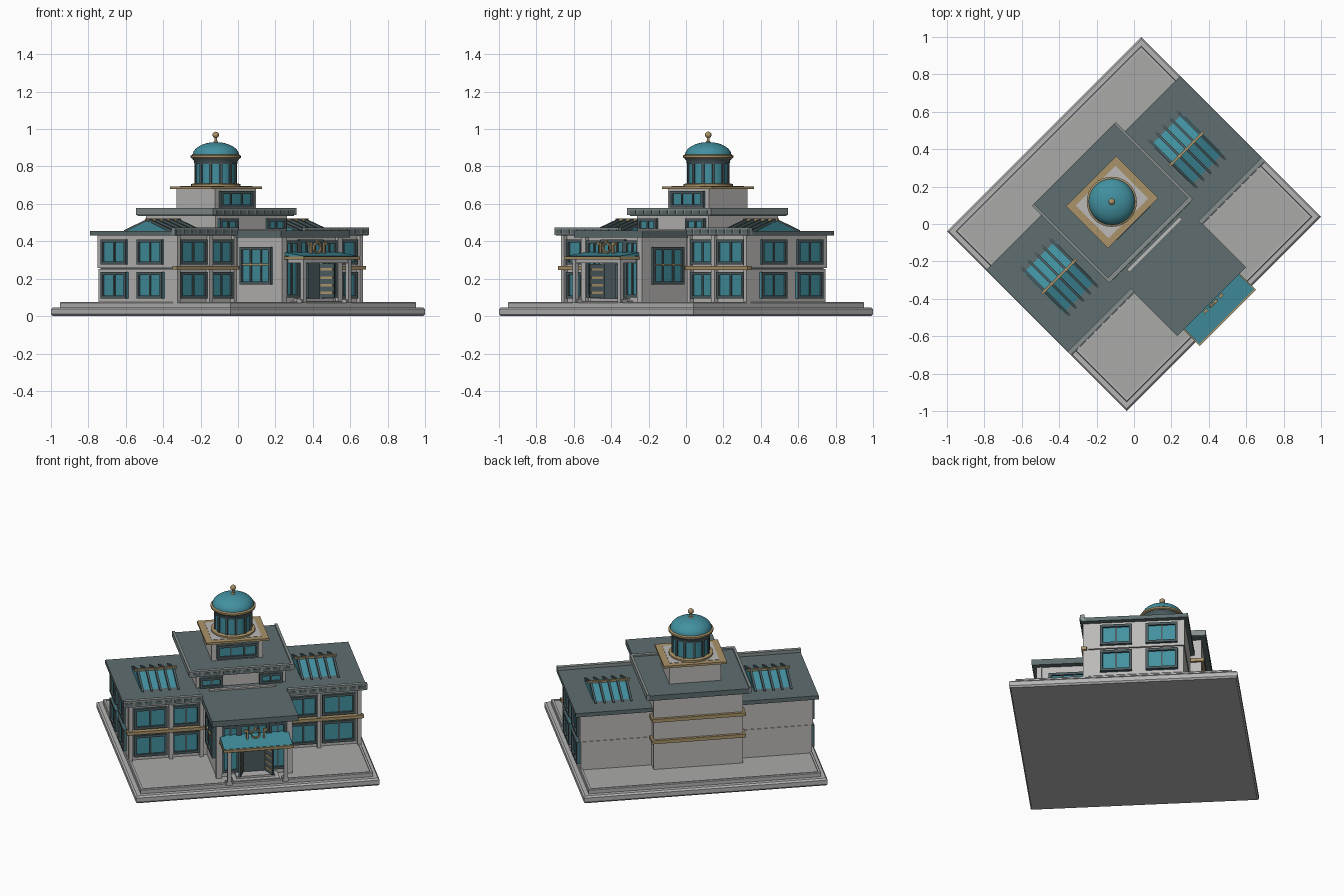
import bpy, bmesh, math
from mathutils import Matrix, Vector

if "Cube" in bpy.data.objects:
    bpy.data.objects.remove(bpy.data.objects["Cube"])

COLOURS = {
    "wall": (0.50, 0.49, 0.48), "stone": (0.46, 0.46, 0.46), "paving": (0.40, 0.41, 0.39),
    "roof": (0.115, 0.155, 0.16), "glass": (0.055, 0.28, 0.35), "frame": (0.07, 0.105, 0.115),
    "tan": (0.40, 0.29, 0.14), "trim": (0.24, 0.27, 0.27),
}
NAMES = list(COLOURS)
MATS = []
for n, c in COLOURS.items():
    m = bpy.data.materials.new(n)
    m.diffuse_color = (*c, 1)
    m.use_nodes = True
    m.node_tree.nodes["Principled BSDF"].inputs["Base Color"].default_value = m.diffuse_color
    MATS.append(m)

TURN = Matrix.Rotation(math.radians(45), 4, 'Z')   # whole building stands diagonally
I = Matrix()


class Part:
    """Collects simple solids into one object."""
    def __init__(self, name):
        self.name, self.bm = name, bmesh.new()

    def box(self, x0, x1, y0, y1, z0, z1, mat, M=I):
        size = Matrix.Diagonal((x1 - x0, y1 - y0, z1 - z0, 1))
        mid = Matrix.Translation(((x0 + x1) / 2, (y0 + y1) / 2, (z0 + z1) / 2))
        vs = bmesh.ops.create_cube(self.bm, size=1, matrix=M @ mid @ size)['verts']
        for f in {f for v in vs for f in v.link_faces}:
            f.material_index = NAMES.index(mat)

    def beam(self, a, b, width, thick, mat):
        """Bar in a plane of constant x from a to b, given as (x, y, z)."""
        a, b = Vector(a), Vector(b)
        d = b - a
        M = Matrix.Translation((a + b) / 2) @ Matrix.Rotation(math.atan2(d.z, d.y), 4, 'X')
        self.box(-width / 2, width / 2, -d.length / 2, d.length / 2, -thick / 2, thick / 2, mat, M)

    def rings(self, loops, mats):
        """Skin between successive closed loops, capped at both ends."""
        vs = [[self.bm.verts.new(p) for p in loop] for loop in loops]
        n = len(vs[0])
        for k in range(len(vs) - 1):
            for i in range(n):
                j = (i + 1) % n
                f = self.bm.faces.new((vs[k][i], vs[k][j], vs[k + 1][j], vs[k + 1][i]))
                f.material_index = NAMES.index(mats[k])
        self.bm.faces.new(vs[0][::-1]).material_index = NAMES.index(mats[0])
        self.bm.faces.new(vs[-1]).material_index = NAMES.index(mats[-1])

    def lathe(self, x, y, prof, mat, n=32):
        self.rings([[(x + r * math.cos(2 * math.pi * i / n), y + r * math.sin(2 * math.pi * i / n), z)
                     for i in range(n)] for r, z in prof], [mat] * len(prof))

    def window(self, x, y, z0, z1, w, turn=0, cols=2, bar=None, fr=0.016):
        """Framed window on a wall; turn rotates it from facing the front."""
        M = Matrix.Translation((x, y, 0)) @ Matrix.Rotation(math.radians(turn), 4, 'Z')
        h = w / 2
        self.box(-h, h, -0.006, 0.004, z0, z1, "glass", M)
        for s in (-1, 1):
            self.box(min(s * h, s * (h - fr)), max(s * h, s * (h - fr)), -0.018, 0, z0, z1, "frame", M)
        self.box(-h, h, -0.018, 0, z0, z0 + fr, "frame", M)
        self.box(-h, h, -0.018, 0, z1 - fr, z1, "frame", M)
        for i in range(1, cols):
            c = -h + w * i / cols
            self.box(c - 0.005, c + 0.005, -0.013, 0, z0, z1, "frame", M)
        if bar:
            self.box(-h + fr, h - fr, -0.015, 0, bar - 0.005, bar + 0.005, "tan", M)

    def done(self, smooth=False):
        self.bm.transform(TURN)
        bmesh.ops.recalc_face_normals(self.bm, faces=self.bm.faces)
        me = bpy.data.meshes.new(self.name)
        self.bm.to_mesh(me)
        self.bm.free()
        for m in MATS:
            me.materials.append(m)
        ob = bpy.data.objects.new(self.name, me)
        bpy.context.collection.objects.link(ob)
        if smooth:
            bpy.ops.object.select_all(action='DESELECT')
            ob.select_set(True)
            bpy.context.view_layer.objects.active = ob
            bpy.ops.object.shade_smooth_by_angle(angle=math.radians(35))


# stepped base with a raised rim around the paving
p = Part("base")
prof = [(.008, 0), (0, .01), (0, .037), (.009, .047), (.034, .047), (.034, .07), (.038, .075),
        (.05, .075), (.05, .07)]
loops = [[(sx * (.735 - i), sy * (.68 - i), z) for sx, sy in ((-1, -1), (1, -1), (1, 1), (-1, 1))]
         for i, z in prof]
p.rings(loops, ["stone"] * 8 + ["paving"])
p.done()

# side wings with windows, cornice and floor band
for s, side in ((-1, "left"), (1, "right")):
    def span(a, b):
        return (min(s * a, s * b), max(s * a, s * b))
    p = Part(side + "_wing")
    p.box(*span(.2, .697), -.217, .357, .07, .253, "wall")
    p.box(*span(.2, .702), -.222, .362, .257, .435, "wall")
    p.box(*span(.2, .69), -.21, .35, .25, .26, "frame")
    for u in (.262, .447, .69):
        p.box(*span(u - .011, u + .011), -.243, -.21, .07, .435, "wall")
    p.box(*span(.245, .715), -.252, -.22, .248, .268, "tan")
    p.done()

    p = Part(side + "_wing_windows")
    for z0, z1 in ((.095, .235), (.275, .41)):
        for v in (.227, -.045):
            p.window(s * .70, v, z0, z1, .19, 90 * s)
        for u in (.355, .568):
            p.window(s * u, -.22, z0, z1, .17 if u < .4 else .2, bar=None)
    p.done()

    p = Part(side + "_wing_roof")
    p.box(*span(.2, .733), -.25, .385, .43, .455, "roof")
    p.box(*span(.255, .735), -.257, -.232, .435, .475, "trim")
    for i in range(8):
        u = .285 + i * .06
        p.box(*span(u - .022, u + .022), -.261, -.25, .443, .462, "roof")
    p.done()

    # glazed gable on the wing roof
    p = Part(side + "_skylight")
    a, b = span(.365, .60)
    p.rings([[(u, -.075, .453), (u, .24, .453), (u, .085, .508)] for u in (a, b)], ["glass"])
    for i in range(5):
        u = a + .01 + i * (b - a - .02) / 4
        for v in (-.1, .265):
            p.beam((u, v, .452), (u, .085, .514), .013, .014, "frame")
    p.box(a - .012, b + .012, .078, .092, .508, .521, "tan")
    p.done()

# tall centre block with bands wrapping the back
p = Part("centre_block")
p.box(-.27, .27, -.10, .425, .07, .535, "wall")
for z in (.255, .395):
    p.box(-.283, .283, .345, .442, z - .011, z + .011, "tan")
for u in (-.18, .18):
    p.window(u, -.10, .455, .522, .14)
p.done()
p = Part("centre_roof")
p.box(-.305, .305, -.12, .455, .535, .568, "roof")
for s in (-1, 1):
    p.box(s * .309 - .008, s * .309 + .008, -.127, .455, .54, .577, "trim")
p.box(-.31, .31, -.13, -.105, .54, .577, "trim")
for i in range(10):
    u = -.27 + i * .06
    p.box(u - .022, u + .022, -.134, -.12, .547, .565, "roof")
p.done()

# upper stage carrying the drum
p = Part("upper_stage")
p.box(-.155, .155, .02, .31, .56, .68, "wall")
p.window(0, .02, .58, .67, .25, cols=3)
p.box(-.19, .19, .007, .325, .68, .694, "tan")
p.box(-.15, .15, .042, .29, .68, .696, "wall")
p.done()

# glazed drum, dome and finial
p = Part("drum")
p.lathe(0, .168, [(.132, .694), (.132, .706), (.118, .709)], "tan")
p.lathe(0, .168, [(.108, .70), (.108, .82)], "glass")
for i in range(12):
    M = Matrix.Translation((0, .168, 0)) @ Matrix.Rotation(math.tau * i / 12, 4, 'Z')
    p.box(.100, .115, -.007, .007, .70, .82, "frame", M)
p.lathe(0, .168, [(.114, .812), (.117, .83), (.126, .842)], "frame")
p.lathe(0, .168, [(.126, .842), (.134, .847), (.134, .858), (.126, .863)], "tan")
p.done(True)
p = Part("dome")
p.lathe(0, .168, [(.124 * math.cos(t * math.pi / 20), .86 + .07 * math.sin(t * math.pi / 20))
                  for t in range(10)] + [(.004, .93)], "glass", 40)
p.done(True)
p = Part("finial")
p.lathe(0, .168, [(.016, .926), (.008, .936), (.007, .962)], "tan", 16)
p.lathe(0, .168, [(.017 * math.sin(t * math.pi / 10) + .0005, .969 - .017 * math.cos(t * math.pi / 10))
                  for t in range(11)], "tan", 16)
p.done(True)

# entrance pavilion
p = Part("pavilion")
p.box(-.225, .225, -.54, -.09, .07, .42, "wall")
for s in (-1, 1):
    p.box(s * .213 - .017, s * .213 + .017, -.562, -.53, .07, .42, "wall")
    p.window(s * .225, -.37, .17, .37, .235, 90 * s, cols=3, bar=.275)
    p.window(s * .143, -.54, .10, .405, .105, cols=2)
    p.box(s * .08 - .01, s * .08 + .01, -.565, -.53, .07, .31, "stone")
p.window(0, -.54, .30, .41, .18, cols=3)
p.box(-.07, .07, -.548, -.53, .09, .285, "frame")
p.done()
p = Part("pavilion_roof")
p.box(-.26, .26, -.587, -.10, .42, .457, "roof")
p.box(-.2, .2, -.165, -.145, .45, .466, "wall")
p.done()

# porch: canopy, posts, steps and open doors
p = Part("canopy")
p.rings([[(u, -.70, .31), (u, -.54, .325), (u, -.54, .343), (u, -.70, .322)] for u in (-.207, .207)], ["glass"])
p.box(-.212, .212, -.71, -.697, .303, .32, "tan")
for s in (-1, 1):
    p.box(s * .206 - .006, s * .206 + .006, -.70, -.56, .303, .318, "tan")
p.done()
p = Part("porch_frame")
for s in (-1, 1):
    p.box(s * .17 - .012, s * .17 + .012, -.677, -.653, .07, .305, "stone")
    p.box(s * .17 - .018, s * .17 + .018, -.67, -.63, .07, .09, "stone")
    p.box(s * .17 - .01, s * .17 + .01, -.66, -.54, .285, .306, "stone")
p.box(-.185, .185, -.675, -.655, .285, .306, "stone")
p.done()
p = Part("steps")
p.box(-.14, .14, -.64, -.53, .07, .082, "stone")
p.box(-.115, .115, -.61, -.53, .08, .095, "stone")
p.done()
p = Part("doors")
for s in (-1, 1):
    M = Matrix.Translation((s * .07, -.55, 0)) @ Matrix.Rotation(math.radians(-90 + s * 22), 4, 'Z')
    p.box(0, .085, -.006, .006, .098, .28, "frame", M)
    for z in (.125, .165, .205, .25):
        p.box(.008, .077, -.009, .009, z - .006, z + .006, "tan", M)
p.done()

# ring ornament with side scrolls above the canopy
p = Part("ornament")
C = Matrix.Translation((0, -.60, .365))
for i in range(16):
    M = C @ Matrix.Rotation(math.tau * i / 16, 4, 'Y')
    p.box(.022, .030, -.007, .007, -.006, .006, "tan", M)
for s in (-1, 1):
    p.box(s * .05 - .005, s * .05 + .005, -.607, -.593, .325, .385, "tan")
    p.box(s * .058 - .013, s * .058 + .013, -.607, -.593, .38, .395, "tan")
p.box(-.006, .006, -.606, -.594, .39, .41, "tan")
p.done()
